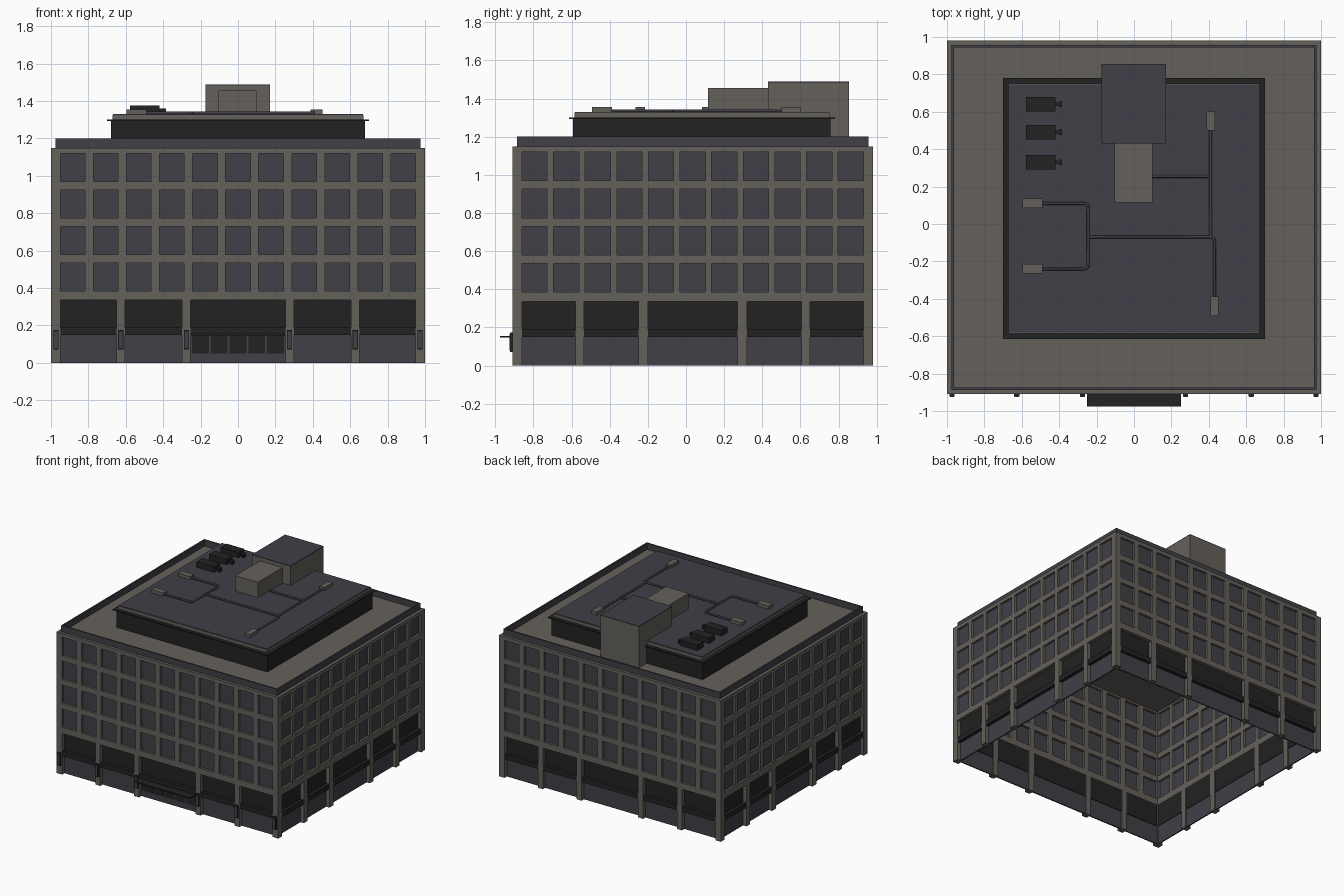
import bpy, bmesh, math
from mathutils import Vector

if "Cube" in bpy.data.objects:
    bpy.data.objects.remove(bpy.data.objects["Cube"])

def material(name, rgb):
    m = bpy.data.materials.new(name)
    m.diffuse_color = (*rgb, 1)
    m.use_nodes = True
    m.node_tree.nodes["Principled BSDF"].inputs["Base Color"].default_value = m.diffuse_color
    return m

STONE = material("warm grey stone", (0.130, 0.120, 0.105))
SLATE = material("blue grey slate", (0.052, 0.050, 0.063))
BLACK = material("near black metal", (0.016, 0.016, 0.016))

CY = 0.035                        # building centre in y
HX, HY = 1.0, 0.945               # half sizes of the walls

def boxes(name, mat, specs):
    """One object from boxes given as (x0, x1, y0, y1, z0, z1)."""
    bm = bmesh.new()
    for x0, x1, y0, y1, z0, z1 in specs:
        geo = bmesh.ops.create_cube(bm, size=1)
        for v in geo["verts"]:
            v.co = Vector(((x0 + x1) / 2 + v.co.x * (x1 - x0),
                           (y0 + y1) / 2 + v.co.y * (y1 - y0),
                           (z0 + z1) / 2 + v.co.z * (z1 - z0)))
    me = bpy.data.meshes.new(name)
    bm.to_mesh(me)
    bm.free()
    me.materials.append(mat)
    ob = bpy.data.objects.new(name, me)
    bpy.context.collection.objects.link(ob)
    return ob

def on_side(side, u0, u1, d0, d1, z0, z1):
    """Box on a wall: u runs along the wall, d is depth inward from its face."""
    if side == "front":
        return (u0, u1, CY - HY + d0, CY - HY + d1, z0, z1)
    if side == "back":
        return (u0, u1, CY + HY - d1, CY + HY - d0, z0, z1)
    if side == "right":
        return (HX - d1, HX - d0, CY + u0, CY + u1, z0, z1)
    return (-HX + d0, -HX + d1, CY + u0, CY + u1, z0, z1)

# Four facades
ROWS = [(0.385, 0.535), (0.58, 0.73), (0.775, 0.925), (0.97, 1.12)]
BANDS = [(0.335, 0.385), (0.535, 0.58), (0.73, 0.775), (0.925, 0.97), (1.12, 1.15)]
COLS, WIN = 11, 0.066             # window columns and half width
T = 0.045                         # wall thickness

for side in ("front", "back", "left", "right"):
    wide = side in ("front", "back")
    half = HX if wide else HY
    e = half - 0.05
    first = e - WIN
    centres = [-first + i * 2 * first / (COLS - 1) for i in range(COLS)]
    # stone grid: floor bands and mullions between windows
    grid = [on_side(side, -half, half, 0, T, a, b) for a, b in BANDS]
    edges = [-half] + [u for c in centres for u in (c - WIN, c + WIN)] + [half]
    for u0, u1 in zip(edges[0::2], edges[1::2]):
        grid += [on_side(side, u0, u1, 0, T, a, b) for a, b in ROWS]
    boxes(side + "_window_grid", STONE, grid)
    # recessed glass
    boxes(side + "_windows", SLATE,
          [on_side(side, c - WIN, c + WIN, 0.018, 0.026, a, b)
           for c in centres for a, b in ROWS])
    # ground floor bays, mirrored about the middle
    right_bays = [(0.30, 0.605), (0.65, 0.95)] if wide else [(0.285, 0.57), (0.615, 0.895)]
    mid = 0.255 if wide else 0.235
    bays = [(-b, -a) for a, b in reversed(right_bays)] + [(-mid, mid)] + right_bays
    edges = [-half] + [u for bay in bays for u in bay] + [half]
    boxes(side + "_pillars", STONE,
          [on_side(side, a, b, 0, 0.05, 0, 0.335) for a, b in zip(edges[0::2], edges[1::2])])
    boxes(side + "_shop_fascias", BLACK,
          [on_side(side, a, b, 0.03, 0.045, 0.19, 0.335) for a, b in bays] +
          [on_side(side, a, b, 0.004, 0.045, 0.15, 0.19) for a, b in bays])
    boxes(side + "_shop_glass", SLATE,
          [on_side(side, a, b, 0.03, 0.04, 0, 0.15) for a, b in bays])

# Entrance canopy, dark doors and pillar lamps
FY = CY - HY
boxes("entrance_canopy", BLACK, [(-0.25, 0.25, FY - 0.065, FY + 0.03, 0.147, 0.156)])
boxes("entrance_doors", BLACK, [(x - 0.045, x + 0.045, FY + 0.025, FY + 0.03, 0.05, 0.147)
                                for x in (-0.2, -0.1, 0, 0.1, 0.2)])
lamps = [s * x for x in (0.275, 0.627, 0.973) for s in (-1, 1)]
boxes("pillar_lamps", BLACK, [(x - 0.014, x + 0.014, FY - 0.013, FY, 0.072, 0.175) for x in lamps])
boxes("lamp_panels", SLATE, [(x - 0.010, x + 0.010, FY - 0.015, FY - 0.012, 0.08, 0.167) for x in lamps])

# Main roof and its thin parapet
boxes("main_roof", STONE, [(-0.99, 0.99, CY - 0.935, CY + 0.935, 1.135, 1.15)])
px, py, pt = 0.975, 0.922, 0.012
boxes("parapet", SLATE, [
    (-px, px, CY - py, CY - py + pt, 1.148, 1.2),
    (-px, px, CY + py - pt, CY + py, 1.148, 1.2),
    (-px, -px + pt, CY - py + pt, CY + py - pt, 1.148, 1.2),
    (px - pt, px, CY - py + pt, CY + py - pt, 1.148, 1.2)])

# Set-back top storey
PC = 0.083
def stack(h, hy, z0, z1):
    return [(-h, h, PC - hy, PC + hy, z0, z1)]
boxes("top_storey", BLACK, stack(0.68, 0.675, 1.15, 1.295))
boxes("top_storey_eave", BLACK, stack(0.70, 0.697, 1.293, 1.301))
boxes("top_storey_rim", STONE, stack(0.672, 0.668, 1.30, 1.326))
boxes("top_storey_roof", SLATE, stack(0.668, 0.664, 1.32, 1.33))

# Lift tower and plant room
boxes("lift_tower", STONE, [(-0.175, 0.172, 0.43, 0.855, 1.15, 1.482)])
boxes("lift_tower_roof", SLATE, [(-0.175, 0.172, 0.43, 0.855, 1.482, 1.489)])
boxes("plant_room", STONE, [(-0.105, 0.1, 0.115, 0.43, 1.32, 1.456)])

# Roof equipment
ac = (0.64, 0.49, 0.33)
boxes("air_units", BLACK, [(-0.578, -0.42, y - 0.038, y + 0.038, 1.33, 1.375) for y in ac])
boxes("air_unit_outlets", BLACK, [(-0.42, -0.398, y - 0.01, y + 0.01, 1.342, 1.36) for y in ac] +
      [(-0.402, -0.386, y - 0.015, y + 0.015, 1.33, 1.36) for y in ac])
boxes("roof_vents", STONE, [
    (-0.597, -0.49, 0.085, 0.135, 1.33, 1.356), (-0.597, -0.49, -0.265, -0.215, 1.33, 1.356),
    (0.387, 0.432, 0.5, 0.602, 1.33, 1.356), (0.408, 0.453, -0.492, -0.387, 1.33, 1.356)])

def pipe(name, pts, z=1.337, r=0.008, bend=0.025):
    """Round pipe along a flat path with rounded corners."""
    p = [Vector((x, y, z)) for x, y in pts]
    path = [p[0]]
    for a, b, c in zip(p, p[1:], p[2:]):
        s, f = b + (a - b).normalized() * bend, b + (c - b).normalized() * bend
        for i in range(5):
            t = i / 4
            path.append(s * (1 - t) ** 2 + b * 2 * t * (1 - t) + f * t * t)
    path.append(p[-1])
    cu = bpy.data.curves.new(name, "CURVE")
    cu.dimensions = "3D"
    cu.bevel_depth, cu.bevel_resolution = r, 1
    sp = cu.splines.new("POLY")
    sp.points.add(len(path) - 1)
    for q, v in zip(sp.points, path):
        q.co = (*v, 1)
    cu.materials.append(SLATE)
    bpy.context.collection.objects.link(bpy.data.objects.new(name, cu))

pipe("vent_loop_pipe", [(-0.49, 0.11), (-0.245, 0.11), (-0.245, -0.24), (-0.49, -0.24)])
pipe("main_pipe", [(-0.245, -0.07), (0.43, -0.07), (0.43, -0.39)])
pipe("north_pipe", [(0.41, 0.5), (0.41, -0.07)])
pipe("plant_room_pipe", [(0.1, 0.255), (0.41, 0.255)])
